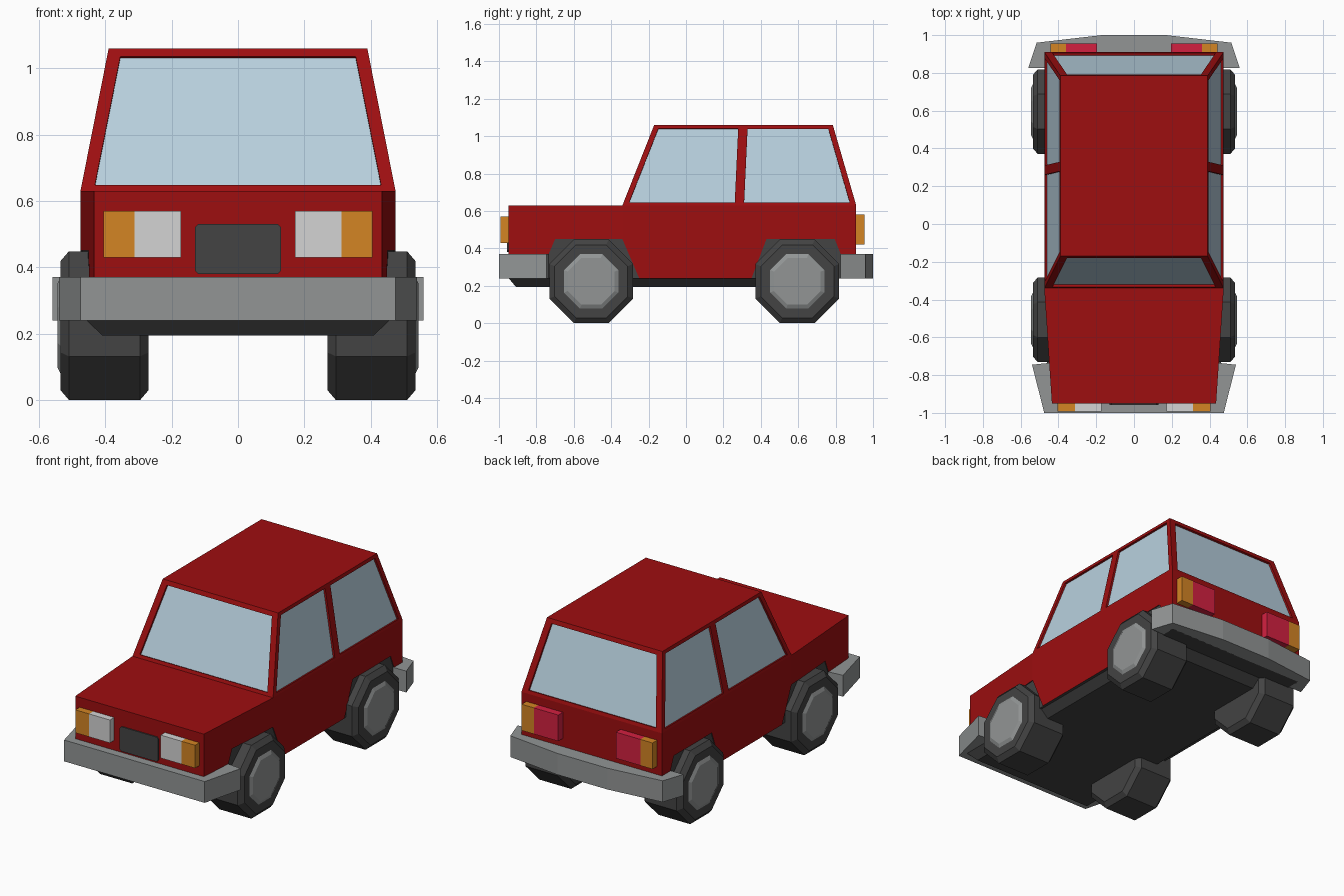
import bpy, bmesh, math
from mathutils import Vector

if "Cube" in bpy.data.objects:
    bpy.data.objects.remove(bpy.data.objects["Cube"])


def material(name, r, g, b):
    lin = [((c / 255 + 0.055) / 1.055) ** 2.4 for c in (r, g, b)]
    m = bpy.data.materials.new(name)
    m.diffuse_color = (*lin, 1)
    m.use_nodes = True
    m.node_tree.nodes["Principled BSDF"].inputs["Base Color"].default_value = m.diffuse_color
    return m


RED = material("body red", 158, 14, 16)
GLASS = material("window glass", 184, 208, 222)
GREY = material("bumper grey", 146, 149, 149)
DARK = material("dark rubber", 67, 67, 67)
WHITE = material("headlight white", 212, 212, 212)
ORANGE = material("indicator orange", 212, 133, 36)
TAIL = material("tail light red", 212, 32, 64)


def finish(bm, name, *mats):
    bmesh.ops.recalc_face_normals(bm, faces=bm.faces)
    me = bpy.data.meshes.new(name)
    bm.to_mesh(me)
    bm.free()
    for m in mats:
        me.materials.append(m)
    ob = bpy.data.objects.new(name, me)
    bpy.context.collection.objects.link(ob)
    return ob


def prism(points, vec):
    """Face through 3D points, extruded along vec."""
    bm = bmesh.new()
    f = bm.faces.new([bm.verts.new(p) for p in points])
    ext = bmesh.ops.extrude_face_region(bm, geom=[f], use_keep_orig=True)
    bmesh.ops.translate(bm, vec=vec, verts=[v for v in ext["geom"] if isinstance(v, bmesh.types.BMVert)])
    return bm


def box(name, x0, x1, y0, y1, z0, z1, mat):
    bm = prism([(x0, y0, z0), (x1, y0, z0), (x1, y1, z0), (x0, y1, z0)], (0, 0, z1 - z0))
    return finish(bm, name, mat)


HALF = 0.475


def side_prism(profile, inset=0.0):
    """Side profile (y, z) across the car, narrowed towards the nose."""
    w = HALF - inset
    bm = prism([(-w, y, z) for y, z in profile], (2 * w, 0, 0))
    bmesh.ops.bisect_plane(bm, geom=bm.verts[:] + bm.edges[:] + bm.faces[:],
                           plane_co=(0, -0.34, 0), plane_no=(0, 1, 0))
    for v in bm.verts:
        if v.co.y < -0.34:
            v.co.x *= 1 - 0.085 * (-0.34 - v.co.y) / 0.61
    return bm


# Lower body with wheel arch notches; downward faces are dark
front_arch = [(-0.79, 0.24), (-0.70, 0.45), (-0.34, 0.45), (-0.25, 0.24)]
rear_arch = [(0.35, 0.24), (0.43, 0.45), (0.795, 0.45), (0.88, 0.24)]
bm = side_prism([(-0.95, 0.63), (-0.95, 0.24)] + front_arch + rear_arch + [(0.91, 0.24), (0.91, 0.63)])
bmesh.ops.recalc_face_normals(bm, faces=bm.faces)
for f in bm.faces:
    f.material_index = 1 if f.normal.z < -0.2 else 0
finish(bm, "lower_body", RED, DARK)

# Dark arch liners
for name, arch in (("front", front_arch), ("rear", rear_arch)):
    finish(side_prism(arch, 0.005), name + "_arch_liner", DARK)

# Chassis pan with sloped edges
bm = bmesh.new()
bmesh.ops.create_cube(bm, size=1)
for v in bm.verts:
    low = v.co.z < 0
    v.co.x = math.copysign(0.41 if low else 0.46, v.co.x)
    v.co.y = (-0.91 if low else -0.95) if v.co.y < 0 else (0.74 if low else 0.80)
    v.co.z = 0.195 if low else 0.243
finish(bm, "chassis_pan", DARK)

# Cabin: framed panels with recessed glass
bm = bmesh.new()


def panel(corners, ml, mr, mb, mt, depth=0.012):
    """Quad bl, br, tr, tl seen from outside, with window margins."""
    bl, br, tr, tl = [Vector(c) for c in corners]
    n = (br - bl).cross(tl - bl).normalized()
    h = ((tl + tr) / 2 - (bl + br) / 2).length

    def row(v):
        a, b = bl.lerp(tl, v), br.lerp(tr, v)
        d = (b - a).normalized()
        return a + d * ml, b - d * mr

    (a, b), (d, c) = row(mb / h), row(1 - mt / h)
    outer = [bm.verts.new(p) for p in (bl, br, tr, tl)]
    rim = [bm.verts.new(p) for p in (a, b, c, d)]
    inner = [bm.verts.new(p - n * depth) for p in (a, b, c, d)]
    for i in range(4):
        j = (i + 1) % 4
        bm.faces.new((outer[i], outer[j], rim[j], rim[i]))
        bm.faces.new((rim[i], rim[j], inner[j], inner[i]))
    bm.faces.new(inner).material_index = 1


W, T, Z0, Z1 = HALF, 0.39, 0.63, 1.06
base, top = (-0.34, 0.285, 0.91), (-0.17, 0.305, 0.785)
panel([(-W, base[0], Z0), (W, base[0], Z0), (T, top[0], Z1), (-T, top[0], Z1)], 0.04, 0.04, 0.02, 0.027)
panel([(W, base[2], Z0), (-W, base[2], Z0), (-T, top[2], Z1), (T, top[2], Z1)], 0.04, 0.04, 0.02, 0.027)
for i in range(2):
    ml, mr = ((0.03, 0.025), (0.025, 0.03))[i]
    q = [(W, base[i], Z0), (W, base[i + 1], Z0), (T, top[i + 1], Z1), (T, top[i], Z1)]
    panel(q, ml, mr, 0.016, 0.021)
    m = [(-x, y, z) for x, y, z in q]
    panel([m[1], m[0], m[3], m[2]], mr, ml, 0.016, 0.021)
for pts, z, w in ((top, Z1, T), (base, Z0, W)):
    bm.faces.new([bm.verts.new((w, y, z)) for y in pts] + [bm.verts.new((-w, y, z)) for y in pts[::-1]])
bmesh.ops.remove_doubles(bm, verts=bm.verts, dist=0.0005)
finish(bm, "cabin", RED, GLASS)


# Bumpers wrapping round the corners
def bumper(name, half):
    pts = half + [(-x, y) for x, y in half[::-1]]
    finish(prism([(x, y, 0.24) for x, y in pts], (0, 0, 0.13)), name, GREY)


bumper("front_bumper", [(0.475, -1.0), (0.54, -0.745), (0.445, -0.735), (0.43, -0.945)])
bumper("rear_bumper", [(0.17, 1.0), (0.515, 0.96), (0.56, 0.825), (0.47, 0.825), (0.47, 0.905)])

# Grille plate with clipped corners
g = [(0.13, 0.39), (0.13, 0.52), (0.12, 0.53), (-0.12, 0.53), (-0.13, 0.52),
     (-0.13, 0.39), (-0.12, 0.38), (0.12, 0.38)]
finish(prism([(x, -0.957, z) for x, z in g], (0, 0.008, 0)), "grille", DARK)

# Lights, both sides
for s, side in ((1, "right"), (-1, "left")):
    for name, a, b, y0, y1, z0, z1, mat in (
            ("headlight", 0.172, 0.312, -0.992, -0.94, 0.43, 0.57, WHITE),
            ("front_indicator", 0.312, 0.405, -0.992, -0.94, 0.43, 0.57, ORANGE),
            ("tail_light", 0.195, 0.36, 0.90, 0.955, 0.42, 0.58, TAIL),
            ("rear_indicator", 0.36, 0.442, 0.90, 0.955, 0.42, 0.58, ORANGE)):
        box(side + "_" + name, min(s * a, s * b), max(s * a, s * b), y0, y1, z0, z1, mat)


# Eight-sided wheels: profile of (x, flat radius) turned about the axle
def lathe(name, profile, s, cy, cz, mat, n=8):
    bm = bmesh.new()
    rings = []
    for x, r in profile:
        R = r / math.cos(math.pi / n)
        angs = [(k + 0.5) * 2 * math.pi / n for k in range(n)]
        rings.append([bm.verts.new((s * x, cy + R * math.cos(a), cz + R * math.sin(a))) for a in angs])
    for p, q in zip(rings, rings[1:]):
        for k in range(n):
            j = (k + 1) % n
            bm.faces.new((p[k], p[j], q[j], q[k]))
    bm.faces.new(rings[0])
    bm.faces.new(rings[-1])
    finish(bm, name, mat)


for s, side in ((1, "right"), (-1, "left")):
    for end, cy in (("front", -0.507), ("rear", 0.595)):
        lathe(f"{side}_{end}_tyre", [(0.27, 0.195), (0.295, 0.224), (0.51, 0.224), (0.535, 0.195)],
              s, cy, 0.224, DARK)
        lathe(f"{side}_{end}_hub", [(0.52, 0.145), (0.535, 0.145), (0.545, 0.125)], s, cy, 0.224, GREY)
